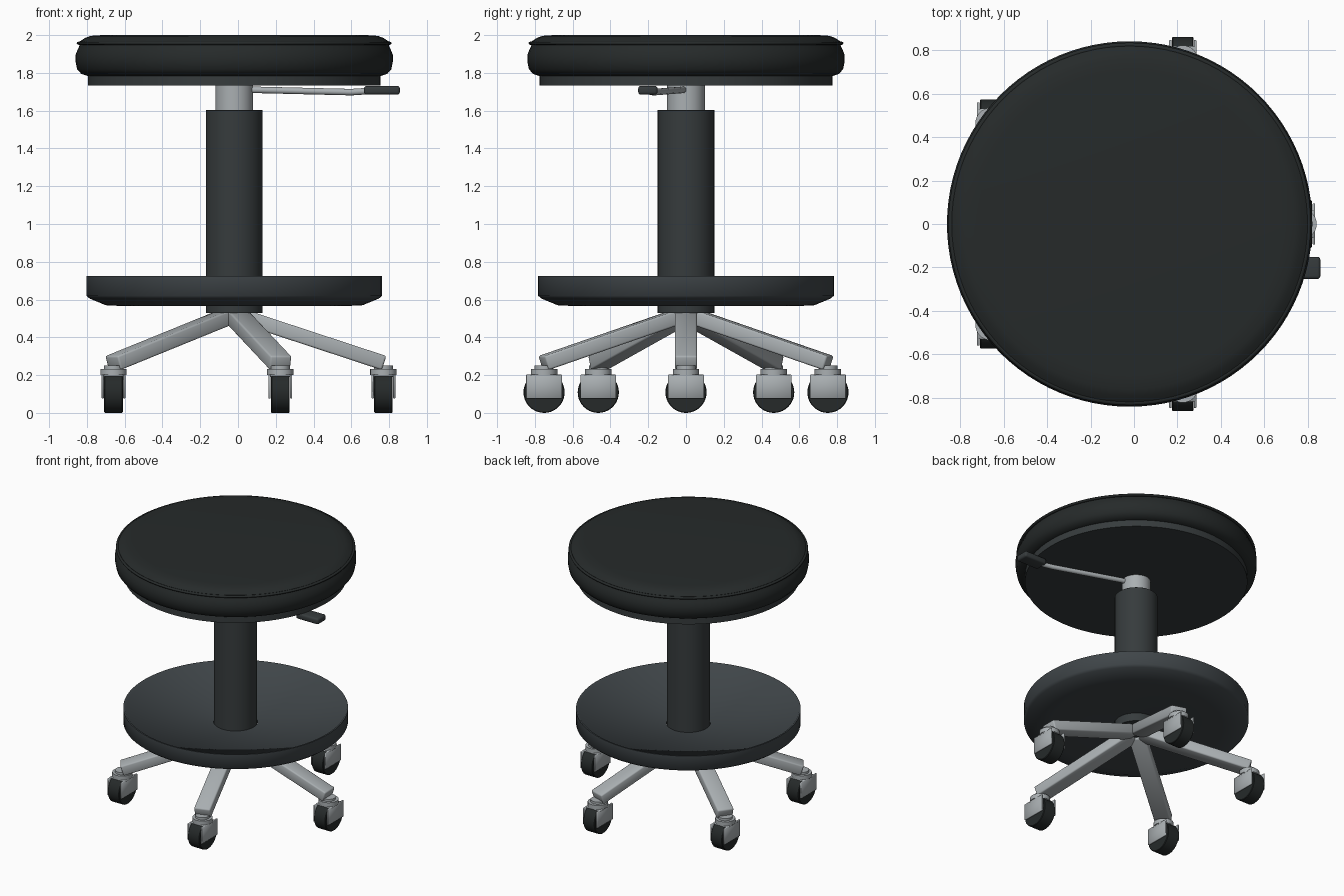
import bpy, bmesh, math
from mathutils import Vector, Matrix

if "Cube" in bpy.data.objects:
    bpy.data.objects.remove(bpy.data.objects["Cube"])

CX = -0.02   # axis of the stool


def material(name, rgb):
    m = bpy.data.materials.new(name)
    m.diffuse_color = (*rgb, 1)
    m.use_nodes = True
    m.node_tree.nodes["Principled BSDF"].inputs["Base Color"].default_value = m.diffuse_color
    return m


VINYL = material("black_vinyl", (0.019, 0.023, 0.023))
PLASTIC = material("dark_plastic", (0.037, 0.044, 0.046))
RIM = material("footrest_grey", (0.05, 0.06, 0.066))
METAL = material("brushed_metal", (0.4, 0.43, 0.445))


def finish(name, bm, mat, angle=35):
    bmesh.ops.recalc_face_normals(bm, faces=bm.faces)
    me = bpy.data.meshes.new(name)
    bm.to_mesh(me)
    bm.free()
    me.materials.append(mat)
    ob = bpy.data.objects.new(name, me)
    bpy.context.collection.objects.link(ob)
    bpy.ops.object.select_all(action='DESELECT')
    ob.select_set(True)
    bpy.context.view_layer.objects.active = ob
    bpy.ops.object.shade_smooth_by_angle(angle=math.radians(angle))
    return ob


def lathe(name, profile, mat, origin=(CX, 0, 0), closed=False, seg=96, axis='Z', angle=35):
    """Revolve (radius, height) points round an axis."""
    bm = bmesh.new()
    vs = [bm.verts.new((r, 0, z)) for r, z in profile]
    pairs = list(zip(vs, vs[1:])) + ([(vs[-1], vs[0])] if closed else [])
    edges = [bm.edges.new(p) for p in pairs]
    bmesh.ops.spin(bm, geom=vs + edges, cent=(0, 0, 0), axis=(0, 0, 1),
                   angle=math.tau, steps=seg, use_merge=True)
    bmesh.ops.remove_doubles(bm, verts=bm.verts, dist=1e-5)
    if axis == 'X':
        bm.transform(Matrix.Rotation(math.pi / 2, 4, 'Y'))
    bm.transform(Matrix.Translation(origin))
    return finish(name, bm, mat, angle)


def box(name, size, matrix, mat, bevel=0.0, segments=2):
    bm = bmesh.new()
    bmesh.ops.create_cube(bm, size=1, matrix=Matrix.Diagonal((*size, 1)))
    if bevel:
        bmesh.ops.bevel(bm, geom=bm.edges[:], offset=bevel, segments=segments,
                        profile=0.5, affect='EDGES')
    bm.transform(matrix)
    return finish(name, bm, mat, 50)


def at(x, y, z):
    return Matrix.Translation((x, y, z))


# Seat cushion with piping, and the board beneath it
lathe("seat_cushion", [(0, 2.0), (0.7, 2.0), (0.76, 1.996), (0.79, 1.985), (0.818, 1.966),
                       (0.815, 1.953), (0.828, 1.925), (0.84, 1.895), (0.84, 1.86),
                       (0.832, 1.82), (0.81, 1.795), (0.775, 1.783), (0, 1.783)], VINYL)
lathe("seat_piping", [(0.822 + 0.012 * math.cos(a * math.pi / 4),
                       1.957 + 0.009 * math.sin(a * math.pi / 4)) for a in range(8)],
      VINYL, closed=True, angle=60)
lathe("seat_board", [(0, 1.79), (0.775, 1.79), (0.775, 1.733), (0, 1.733)], PLASTIC)

# Central column
lathe("gas_lift", [(0, 1.74), (0.1, 1.74), (0.1, 1.58), (0, 1.58)], METAL, seg=64)
lathe("column", [(0, 1.604), (0.148, 1.604), (0.15, 1.602), (0.15, 0.53), (0, 0.53)],
      PLASTIC, seg=64)
lathe("base_hub", [(0, 0.56), (0.1, 0.56), (0.1, 0.51), (0.07, 0.495), (0, 0.495)],
      PLASTIC, seg=48)

# Dished foot platform
lathe("footrest", [(0.153, 0.612), (0.76, 0.71), (0.772, 0.724), (0.783, 0.724), (0.783, 0.62),
                   (0.765, 0.605), (0.68, 0.57), (0.6, 0.566), (0.153, 0.59)],
      RIM, closed=True, angle=60)

# Height lever: bent rod and grip
curve = bpy.data.curves.new("lever_rod", 'CURVE')
curve.dimensions = '3D'
curve.bevel_depth = 0.018
curve.bevel_resolution = 3
path = [(CX, 0, 1.71), (0.1, -0.02, 1.71), (0.6, -0.17, 1.698),
        (0.66, -0.19, 1.702), (0.78, -0.2, 1.708)]
spline = curve.splines.new('POLY')
spline.points.add(len(path) - 1)
for p, co in zip(spline.points, path):
    p.co = (*co, 1)
curve.materials.append(METAL)
bpy.context.collection.objects.link(bpy.data.objects.new("lever_rod", curve))
box("lever_grip", (0.19, 0.102, 0.046), at(0.762, -0.202, 1.708), PLASTIC, 0.014, 3)

# Five legs, each with a caster; all casters point the same way
for i in range(5):
    a = i * math.tau / 5
    d = Vector((math.cos(a), math.sin(a), 0))
    p0 = Vector((CX, 0, 0.515)) + d * 0.03
    p1 = Vector((CX, 0, 0.264)) + d * 0.793
    pitch = math.atan2(p0.z - p1.z, 0.763)
    m = (Matrix.Translation((p0 + p1) / 2) @ Matrix.Rotation(a, 4, 'Z')
         @ Matrix.Rotation(pitch, 4, 'Y'))
    box(f"leg_{i}", ((p1 - p0).length, 0.118, 0.078), m, METAL, 0.01)

    x, y = CX + d.x * 0.79, d.y * 0.79
    lathe(f"caster_collar_{i}", [(0, 0.25), (0.05, 0.25), (0.05, 0.233), (0.07, 0.233),
                                 (0.07, 0.2), (0, 0.2)], METAL, (x, y, 0), seg=32)
    box(f"caster_top_{i}", (0.126, 0.13, 0.012), at(x, y, 0.197), METAL, 0.003, 1)
    for s in (-1, 1):
        box(f"caster_plate_{i}_{'left' if s < 0 else 'right'}", (0.012, 0.19, 0.126),
            at(x + s * 0.057, y, 0.139), METAL, 0.003, 1)
    lathe(f"caster_wheel_{i}", [(0, -0.049), (0.105, -0.049), (0.109, -0.045), (0.109, 0.045),
                                (0.105, 0.049), (0, 0.049)], VINYL, (x, y, 0.109),
          seg=40, axis='X')
